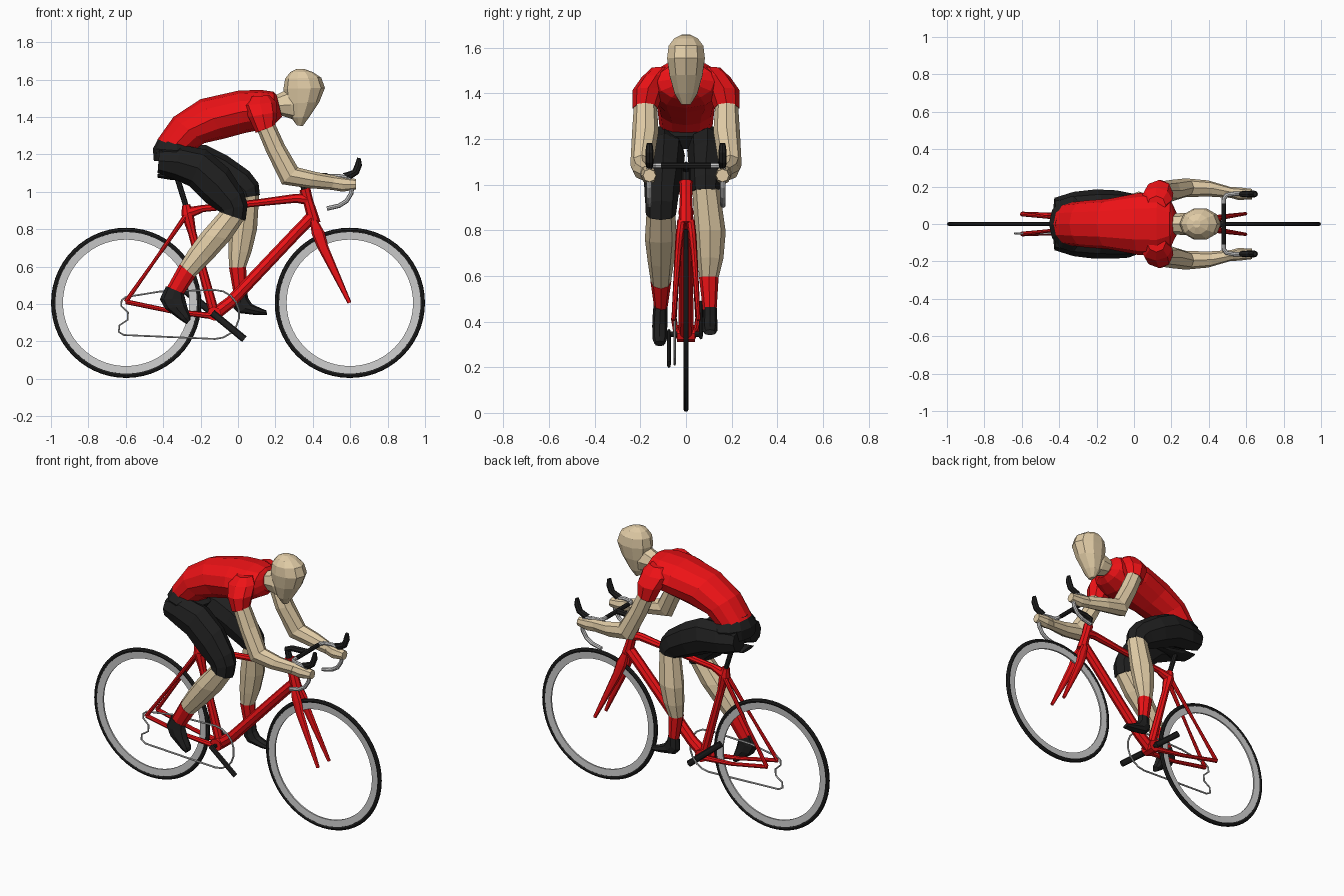
import bpy, bmesh, math
from mathutils import Vector


def material(name, rgb):
    m = bpy.data.materials.new(name)
    m.diffuse_color = (*rgb, 1)
    return m


RED = material("red", (0.85, 0.006, 0.008))
BLACK = material("black", (0.014, 0.014, 0.014))
SKIN = material("skin", (0.75, 0.6, 0.38))
GREY = None


def finish(name, bm, mat):
    bmesh.ops.recalc_face_normals(bm, faces=bm.faces)
    me = bpy.data.meshes.new(name)
    bm.to_mesh(me)
    bm.free()
    ob = bpy.data.objects.new(name, me)
    bpy.context.collection.objects.link(ob)
    if mat:
        me.materials.append(mat)
    return ob


def skin_rings(bm, loops, closed=False):
    n = len(loops[0])
    pairs = list(zip(loops, loops[1:])) + ([(loops[-1], loops[0])] if closed else [])
    for a, b in pairs:
        for i in range(n):
            j = (i + 1) % n
            bm.faces.new((a[i], a[j], b[j], b[i]))


# Loft of oval sections: (x1, z1, x2, z2, y centre, y half width)
def loft(name, rings, mat, side=1, n=8):
    bm = bmesh.new()
    loops = []
    for x1, z1, x2, z2, yc, ry in rings:
        c = Vector(((x1 + x2) / 2, side * yc, (z1 + z2) / 2))
        v = Vector(((x1 - x2) / 2, 0, (z1 - z2) / 2))
        loop = []
        for i in range(n):
            a = 2 * math.pi * i / n
            loop.append(bm.verts.new(c + v * math.cos(a) + Vector((0, ry * math.sin(a), 0))))
        loops.append(loop)
    skin_rings(bm, loops)
    bm.faces.new(loops[0])
    bm.faces.new(loops[-1])
    return finish(name, bm, mat)


# Tube along points (x, y, z, radius)
def tube(name, pts, mat, closed=False, res=2):
    cu = bpy.data.curves.new(name, 'CURVE')
    cu.dimensions = '3D'
    cu.bevel_depth = 1.0
    cu.bevel_resolution = res
    cu.use_fill_caps = True
    sp = cu.splines.new('POLY')
    sp.points.add(len(pts) - 1)
    for p, (x, y, z, r) in zip(sp.points, pts):
        p.co = (x, y, z, 1)
        p.radius = r
    sp.use_cyclic_u = closed
    sp.use_smooth = False
    ob = bpy.data.objects.new(name, cu)
    bpy.context.collection.objects.link(ob)
    if mat:
        cu.materials.append(mat)
    bpy.ops.object.select_all(action='DESELECT')
    bpy.context.view_layer.objects.active = ob
    ob.select_set(True)
    bpy.ops.object.convert(target='MESH')
    return ob


# Wheel ring: profile of (radius, y) spun round the axle
def wheel_ring(name, profile, cx, mat, n=56):
    bm = bmesh.new()
    loops = []
    for i in range(n):
        a = 2 * math.pi * i / n
        loops.append([bm.verts.new((cx + r * math.cos(a), y, 0.406 + r * math.sin(a))) for r, y in profile])
    skin_rings(bm, loops, True)
    return finish(name, bm, mat)


# Wheels
tyre = [(0.388 + 0.0135 * math.cos(math.pi * k / 4), 0.0115 * math.sin(math.pi * k / 4)) for k in range(8)]
rim = [(0.338, -0.005), (0.38, -0.008), (0.38, 0.008), (0.338, 0.005)]
for label, cx in (("rear", -0.598), ("front", 0.598)):
    wheel_ring(label + "_tyre", tyre, cx, BLACK)
    wheel_ring(label + "_rim", rim, cx, GREY)

# Frame
tube("seat_tube", [(-0.278, 0, 0.93, .022), (-0.27, 0, 0.88, .033), (-0.245, 0, 0.78, .022), (-0.125, 0, 0.345, .027)], RED)
tube("top_tube", [(-0.27, 0, 0.885, .032), (-0.19, 0, 0.91, .019), (0.1, 0, 0.94, .019), (0.31, 0, 0.965, .024), (0.37, 0, 0.96, .03)], RED)
tube("down_tube", [(0.39, 0, 0.86, .032), (0.33, 0, 0.80, .031), (-0.04, 0, 0.41, .032), (-0.125, 0, 0.345, .034)], RED)
tube("head_tube", [(0.357, 0, 1.015, .03), (0.375, 0, 0.95, .027), (0.41, 0, 0.83, .033)], RED)
tube("bottom_bracket", [(-0.128, -0.04, 0.348, .038), (-0.128, 0.04, 0.348, .038)], RED)
for s, label in ((1, "left"), (-1, "right")):
    tube(label + "_chain_stay", [(-0.6, s * .053, 0.412, .013), (-0.35, s * .045, 0.36, .012), (-0.13, s * .027, 0.335, .018)], RED)
    tube(label + "_seat_stay", [(-0.6, s * .053, 0.412, .012), (-0.45, s * .036, 0.625, .009), (-0.27, s * .012, 0.885, .014)], RED)
    loft(label + "_fork_leg", [(.385, .84, .425, .85, .02, .018), (.395, .77, .462, .785, .028, .018),
                               (.43, .69, .482, .71, .035, .015), (.586, .402, .606, .41, .055, .009)], RED, s)

# Saddle and post
tube("seat_post", [(-0.277, 0, 0.92, .015), (-0.325, 0, 1.075, .015)], BLACK)
loft("saddle", [(-.43, 1.095, -.43, 1.075, 0, .06), (-.35, 1.09, -.35, 1.062, 0, .065),
                (-.25, 1.09, -.25, 1.062, 0, .03), (-.14, 1.085, -.14, 1.065, 0, .016)], BLACK)

# Cranks and chain
tube("crank_axle", [(-0.128, -0.078, 0.345, .012), (-0.128, 0.07, 0.345, .012)], BLACK)
for label, d, y in (("right", 1, -.075), ("left", -1, .065)):
    loft(label + "_crank", [(-.128 + d * u + .012, .345 - d * w + .015, -.128 + d * u - .012, .345 - d * w - .015, y, .009)
                            for u, w in ((-.01, -.008), (.162, .133))], BLACK)
chain = [(-.6, .437), (-.42, .466)]
chain += [(-.123 + .13 * math.cos(math.radians(a)), .344 + .131 * math.sin(math.radians(a))) for a in range(90, -100, -20)]
chain += [(-.61, .234), (-.637, .25), (-.635, .285), (-.59, .315), (-.588, .355), (-.625, .39), (-.622, .42)]
tube("chain", [(x, -.05, z, .0055) for x, z in chain], GREY, True, 1)

# Handlebar, stem and brake hoods
tube("stem", [(0.357, 0, 1.01, .02), (0.345, 0, 1.065, .02), (0.38, 0, 1.078, .018), (0.48, 0, 1.083, .018)], BLACK)
tube("handlebar_centre", [(0.48, -.11, 1.083, .013), (0.48, .11, 1.083, .013)], BLACK)
for s, label in ((1, "left"), (-1, "right")):
    drop = [(.48, .1, 1.083), (.48, .135, 1.083), (.495, .155, 1.083), (.54, .162, 1.083), (.59, .162, 1.075),
            (.613, .162, 1.04), (.605, .162, .99), (.58, .162, .95), (.54, .162, .925), (.475, .162, .91)]
    tube(label + "_handlebar_drop", [(x, s * y, z, .012) for x, y, z in drop], GREY)
    loft(label + "_brake_hood", [(.56, 1.098, .6, 1.065, .16, .016), (.612, 1.115, .645, 1.095, .16, .018),
                                 (.625, 1.145, .663, 1.14, .16, .018), (.637, 1.183, .657, 1.178, .16, .013)], BLACK, s)

# Rider: jersey body, pelvis, neck, head
loft("jersey", [(-.43, 1.28, -.25, 1.21, 0, .115), (-.345, 1.40, -.18, 1.26, 0, .125), (-.2, 1.495, -.07, 1.285, 0, .135),
                (0, 1.54, .04, 1.315, 0, .165), (.12, 1.545, .14, 1.335, 0, .17), (.19, 1.535, .205, 1.37, 0, .125),
                (.205, 1.52, .235, 1.40, 0, .07)], RED, n=12)
loft("shorts_pelvis", [(-.42, 1.295, -.23, 1.23, 0, .11), (-.455, 1.23, -.2, 1.21, 0, .15),
                       (-.45, 1.165, -.24, 1.155, 0, .13)], BLACK, n=12)
loft("neck", [(.19, 1.51, .225, 1.41, 0, .055), (.26, 1.545, .3, 1.385, 0, .06), (.33, 1.55, .36, 1.40, 0, .05)], SKIN)
loft("head", [(.315, 1.355, .345, 1.35, 0, .022), (.285, 1.395, .382, 1.40, 0, .052), (.255, 1.47, .435, 1.48, 0, .075),
              (.243, 1.55, .465, 1.555, 0, .087), (.252, 1.605, .445, 1.61, 0, .08), (.28, 1.64, .40, 1.64, 0, .055),
              (.315, 1.657, .355, 1.656, 0, .02)], SKIN, n=10)

# Arms
for s, label in ((1, "left"), (-1, "right")):
    loft(label + "_sleeve", [(.07, 1.51, .17, 1.515, .1, .05), (.03, 1.46, .205, 1.48, .13, .065),
                             (.055, 1.40, .21, 1.425, .165, .07), (.095, 1.315, .2, 1.355, .178, .056)], RED, s)
    loft(label + "_arm", [(.1, 1.335, .195, 1.37, .178, .05), (.15, 1.215, .25, 1.25, .178, .058),
                          (.235, 1.04, .32, 1.13, .194, .05), (.37, 1.02, .42, 1.105, .19, .043),
                          (.5, 1.01, .52, 1.085, .17, .03)], SKIN, s)
    loft(label + "_hand", [(.5, 1.01, .515, 1.085, .17, .028), (.56, 1.0, .56, 1.08, .162, .034),
                           (.63, 1.012, .63, 1.068, .16, .028)], SKIN, s)

# Right leg, pedal stroke low and back
loft("right_shorts_leg", [(-.42, 1.23, -.43, 1.1, .08, .06), (-.30, 1.25, -.345, 1.068, .092, .08),
                          (-.17, 1.225, -.26, 1.03, .095, .09), (-.05, 1.125, -.17, .94, .1, .085),
                          (.03, 1.0, -.11, .9, .107, .074), (.052, .93, -.1, .895, .108, .07),
                          (.04, .845, -.095, .89, .11, .066)], BLACK, -1)
loft("right_calf", [(.035, .855, -.09, .9, .11, .063), (-.04, .745, -.2, .775, .11, .07),
                    (-.135, .64, -.262, .69, .11, .058), (-.232, .543, -.31, .612, .11, .045)], SKIN, -1)
loft("right_sock", [(-.23, .543, -.312, .612, .11, .046), (-.294, .446, -.38, .488, .11, .03)], RED, -1)
loft("right_shoe", [(-.29, .455, -.385, .495, .112, .03), (-.283, .43, -.418, .425, .114, .032),
                    (-.273, .39, -.39, .375, .115, .033), (-.255, .335, -.31, .315, .115, .032),
                    (-.255, .315, -.275, .292, .115, .024)], BLACK, -1)

# Left leg, knee up and forward
loft("left_shorts_leg", [(-.42, 1.23, -.43, 1.1, .08, .06), (-.30, 1.25, -.345, 1.068, .092, .08),
                         (-.17, 1.25, -.24, 1.05, .095, .09), (-.06, 1.195, -.13, 1.0, .095, .085),
                         (.06, 1.11, -.05, .965, .088, .072), (.11, 1.045, -.03, .96, .085, .066),
                         (.117, .982, -.02, .96, .085, .062)], BLACK)
loft("left_calf", [(.113, .985, -.015, .965, .088, .06), (.102, .8, -.05, .785, .106, .068),
                   (.073, .68, -.052, .675, .106, .058), (.042, .595, -.046, .592, .101, .042)], SKIN)
loft("left_sock", [(.044, .597, -.048, .594, .1, .043), (.045, .455, -.022, .445, .104, .03)], RED)
loft("left_shoe", [(.048, .465, -.025, .452, .105, .03), (.055, .43, -.03, .385, .105, .032),
                   (.075, .4, .0, .352, .105, .033), (.12, .378, .1, .34, .105, .032),
                   (.152, .365, .156, .34, .105, .024)], BLACK)
